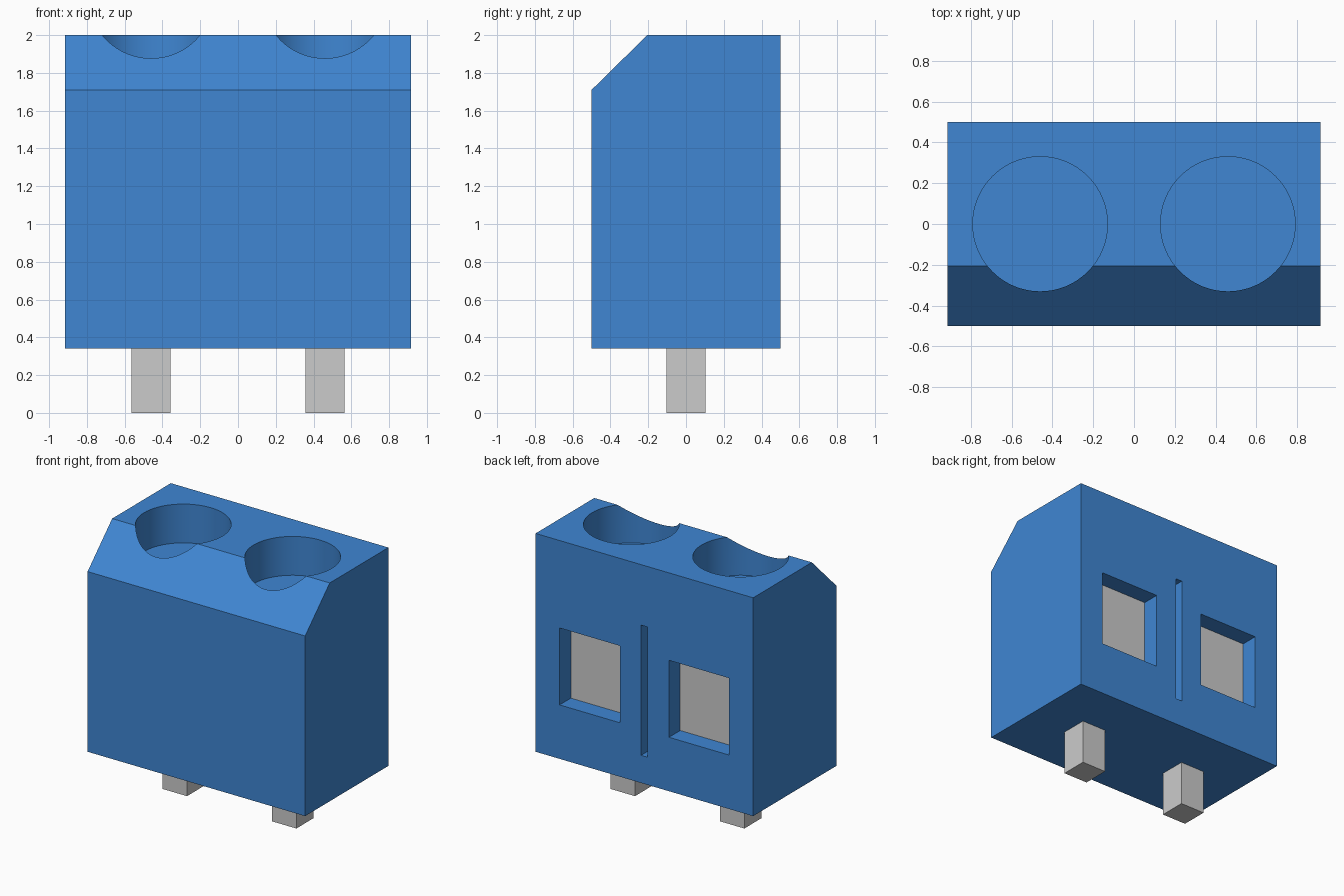
import bpy, bmesh
from mathutils import Matrix, Vector

if "Cube" in bpy.data.objects:
    bpy.data.objects.remove(bpy.data.objects["Cube"])

POLE_X = (-0.46, 0.46)


def add_box(bm, lo, hi):
    lo, hi = Vector(lo), Vector(hi)
    m = Matrix.Translation((lo + hi) / 2) @ Matrix.Diagonal((*(hi - lo), 1))
    bmesh.ops.create_cube(bm, size=1, matrix=m)


def finish(name, bm):
    bmesh.ops.recalc_face_normals(bm, faces=bm.faces)
    mesh = bpy.data.meshes.new(name)
    bm.to_mesh(mesh)
    bm.free()
    ob = bpy.data.objects.new(name, mesh)
    bpy.context.collection.objects.link(ob)
    return ob


# Housing: side profile (y, z) with a chamfered front top edge, extruded along x
profile = [(-0.5, 0.34), (0.5, 0.34), (0.5, 2.0), (-0.205, 2.0), (-0.5, 1.71)]
bm = bmesh.new()
face = bm.faces.new([bm.verts.new((-0.915, y, z)) for y, z in profile])
ext = bmesh.ops.extrude_face_region(bm, geom=[face])
bmesh.ops.translate(bm, vec=(1.83, 0, 0),
                    verts=[v for v in ext["geom"] if isinstance(v, bmesh.types.BMVert)])
housing = finish("housing", bm)

# Cutter: screw wells, wire windows and the dividing slot
bm = bmesh.new()
for x in POLE_X:
    bmesh.ops.create_cone(bm, cap_ends=True, segments=64, radius1=0.33, radius2=0.33,
                          depth=0.6, matrix=Matrix.Translation((x, 0, 2.005)))
    add_box(bm, (x - 0.253, 0.34, 0.75), (x + 0.253, 0.6, 1.335))
add_box(bm, (-0.028, 0.365, 0.55), (0.028, 0.6, 1.54))
cutter = finish("opening_cutter", bm)
cutter.hide_render = True

mod = housing.modifiers.new("openings", "BOOLEAN")
mod.operation = "DIFFERENCE"
mod.solver = "EXACT"
mod.object = cutter
bpy.context.view_layer.objects.active = housing
housing.select_set(True)
bpy.ops.object.modifier_apply(modifier=mod.name)
bpy.data.objects.remove(cutter)
bpy.ops.object.shade_smooth_by_angle()

# Blue plastic
blue = bpy.data.materials.new("blue_plastic")
blue.diffuse_color = (0.05, 0.24, 0.65, 1)
blue.use_nodes = True
blue.node_tree.nodes["Principled BSDF"].inputs["Base Color"].default_value = blue.diffuse_color
housing.data.materials.clear()
housing.data.materials.append(blue)

# Metal: solder pin below and contact plate inside each window
for side, x in zip(("left", "right"), POLE_X):
    bm = bmesh.new()
    add_box(bm, (x - 0.103, -0.103, 0), (x + 0.103, 0.103, 0.35))
    finish(side + "_pin", bm)
    bm = bmesh.new()
    add_box(bm, (x - 0.253, 0.335, 0.75), (x + 0.253, 0.365, 1.335))
    finish(side + "_contact", bm)
